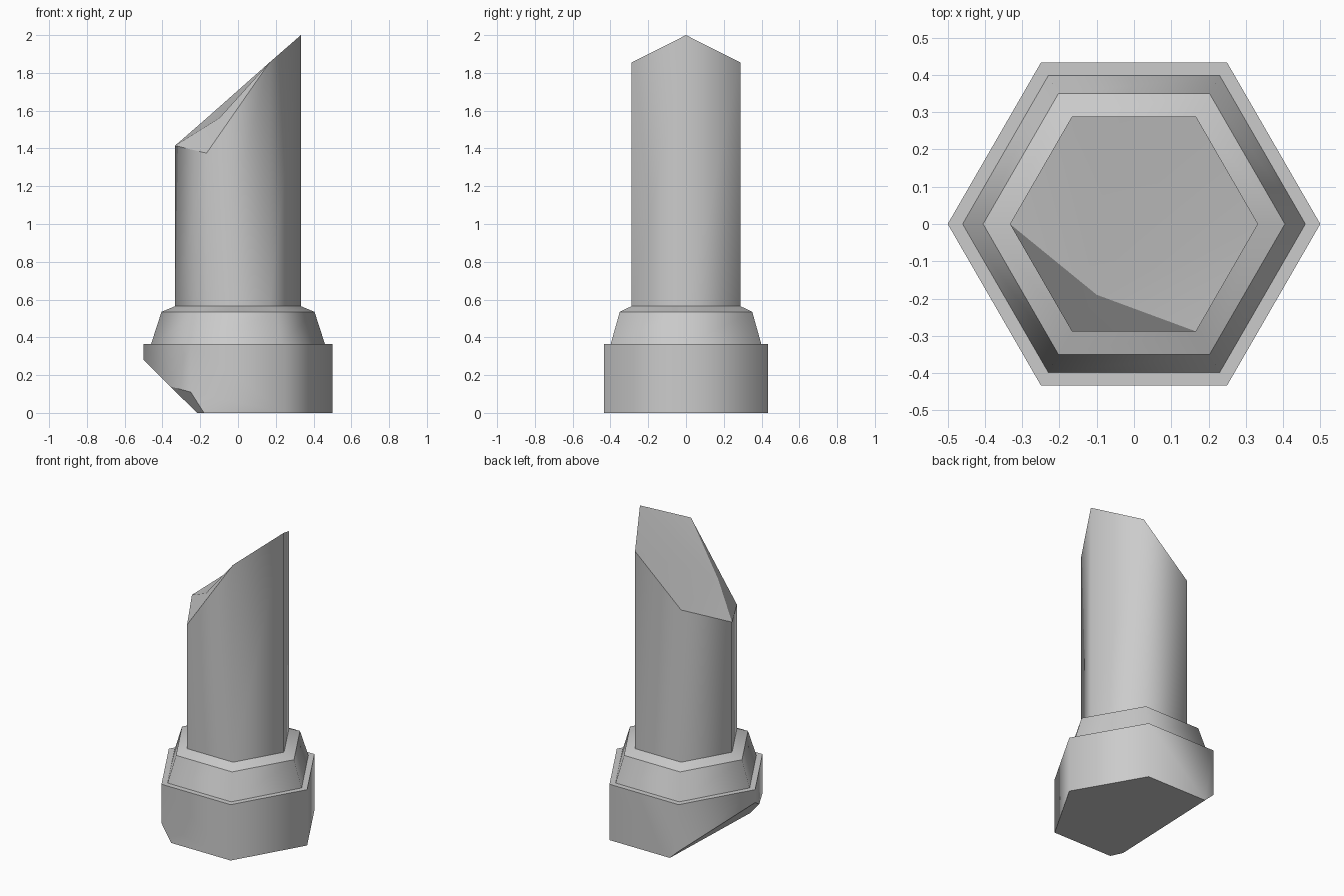
import bpy, bmesh
from math import cos, sin, pi
from mathutils import Vector

cube = bpy.data.objects.get("Cube")
if cube:
    bpy.data.objects.remove(cube)

# One plain grey for everything
grey = bpy.data.materials.new("plain_grey")
grey.use_nodes = True
colour = (0.6, 0.6, 0.6, 1)
grey.diffuse_color = colour
grey.node_tree.nodes["Principled BSDF"].inputs["Base Color"].default_value = colour


def hexagon(bm, radius, heights):
    return [bm.verts.new((radius * cos(i * pi / 3), radius * sin(i * pi / 3), z))
            for i, z in enumerate(heights)]


def bridge(bm, lower, upper):
    for i in range(6):
        j = (i + 1) % 6
        bm.faces.new((lower[i], lower[j], upper[j], upper[i]))


def finish(bm, name):
    bmesh.ops.recalc_face_normals(bm, faces=bm.faces)
    bm.normal_update()
    # Soft shading around the sides, crisp rims
    for f in bm.faces:
        f.smooth = True
    for e in bm.edges:
        if len(e.link_faces) == 2:
            a, b = (f.normal for f in e.link_faces)
            e.smooth = abs(a.z - b.z) < 0.15
    mesh = bpy.data.meshes.new(name)
    bm.to_mesh(mesh)
    bm.free()
    mesh.materials.append(grey)
    bpy.context.collection.objects.link(bpy.data.objects.new(name, mesh))


def cut_below(bm, points):
    # Slice away everything under the plane through three points
    a, b, c = (Vector(p) for p in points)
    normal = (b - a).cross(c - a).normalized()
    if normal.z > 0:
        normal.negate()
    cut = bmesh.ops.bisect_plane(bm, geom=bm.verts[:] + bm.edges[:] + bm.faces[:],
                                 plane_co=a, plane_no=normal, clear_outer=True)
    rim = [g for g in cut["geom_cut"] if isinstance(g, bmesh.types.BMEdge)]
    bmesh.ops.holes_fill(bm, edges=rim + [e for e in bm.edges if e.is_boundary and e not in rim],
                         sides=0)


# Base block with its lower corner sliced off by two planes
bm = bmesh.new()
low, high = hexagon(bm, 0.5, [0] * 6), hexagon(bm, 0.5, [0.365] * 6)
bridge(bm, low, high)
bm.faces.new(low)
bm.faces.new(high)
cut_below(bm, [(-0.5, 0, 0.28), (-0.25, 0.433, 0.06), (-0.36, -0.242, 0.14)])
cut_below(bm, [(-0.36, -0.242, 0.14), (-0.25, -0.433, 0.11), (-0.18, -0.433, 0)])
finish(bm, "base")

# Tapered collar with a shallow shoulder
bm = bmesh.new()
rings = [hexagon(bm, r, [z] * 6) for r, z in ((0.46, 0.365), (0.405, 0.535), (0.333, 0.565))]
bridge(bm, rings[0], rings[1])
bridge(bm, rings[1], rings[2])
finish(bm, "collar")

# Shaft with a slanted, slightly chipped top
bm = bmesh.new()
low = hexagon(bm, 0.333, [0.565] * 6)
high = hexagon(bm, 0.333, [2, 1.855, 1.56, 1.415, 1.375, 1.855])
bridge(bm, low, high)
chip = bm.verts.new((-0.1, -0.19, 1.56))
for i in range(6):
    bm.faces.new((high[i], high[(i + 1) % 6], chip))
finish(bm, "shaft")
